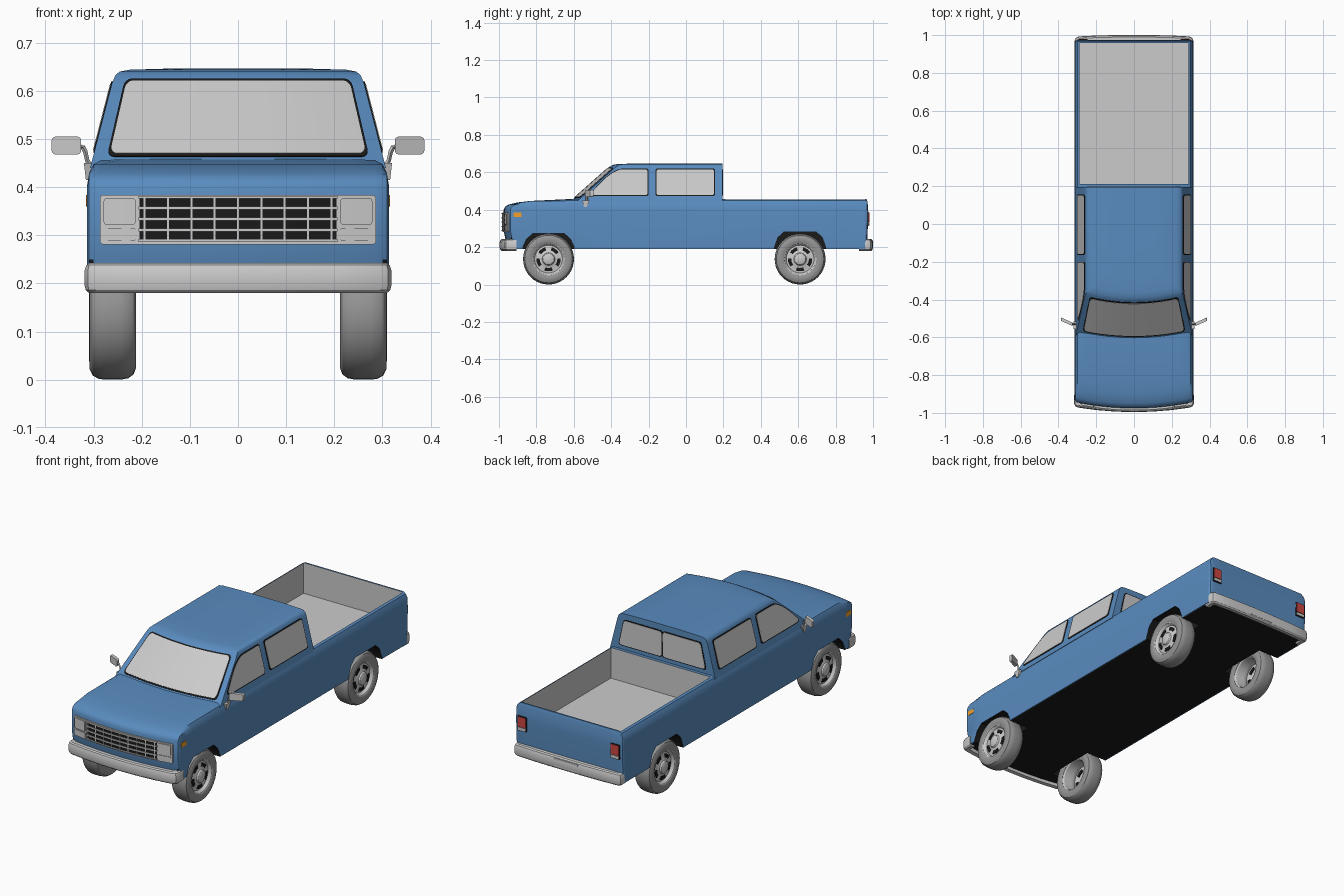
import bpy, bmesh, math

if "Cube" in bpy.data.objects:
    bpy.data.objects.remove(bpy.data.objects["Cube"])

def material(name, rgb):
    m = bpy.data.materials.new(name)
    m.diffuse_color = (*rgb, 1)
    m.use_nodes = True
    m.node_tree.nodes["Principled BSDF"].inputs["Base Color"].default_value = m.diffuse_color
    return m

BLUE = material("blue_paint", (0.10, 0.26, 0.52))
BLACK = material("black_trim", (0.01, 0.01, 0.01))
RED = material("red_lens", (0.6, 0.06, 0.05))
AMBER = material("amber_lens", (0.9, 0.35, 0.02))
RUBBER = material("rubber", (0.3, 0.3, 0.3))
GREY = material("bed_grey", (0.6, 0.6, 0.6))

def loft(name, rings, mat=None, closed=True, cyclic=False, caps=True, mirror=False):
    """Skin a list of equally long point rings."""
    bm = bmesh.new()
    vs = [[bm.verts.new(p) for p in r] for r in rings]
    n = len(rings[0])
    pairs = list(zip(vs, vs[1:])) + ([(vs[-1], vs[0])] if cyclic else [])
    for a, b in pairs:
        for i in range(n if closed else n - 1):
            j = (i + 1) % n
            bm.faces.new((a[i], a[j], b[j], b[i]))
    if caps and not cyclic:
        bm.faces.new(vs[0])
        bm.faces.new(vs[-1])
    bmesh.ops.remove_doubles(bm, verts=bm.verts, dist=1e-5)
    bmesh.ops.recalc_face_normals(bm, faces=bm.faces)
    me = bpy.data.meshes.new(name)
    bm.to_mesh(me)
    bm.free()
    ob = bpy.data.objects.new(name, me)
    bpy.context.collection.objects.link(ob)
    if mat:
        me.materials.append(mat)
    if mirror:
        mod = ob.modifiers.new("mirror", 'MIRROR')
        mod.use_mirror_merge = False
    return ob

def prism(name, pts, x0, x1, **kw):
    return loft(name, [[(x, y, z) for y, z in pts] for x in (x0, x1)], **kw)

def rect(y0, y1, z0, z1):
    return [(y0, z0), (y1, z0), (y1, z1), (y0, z1)]

def rounded(u0, u1, v0, v1, r, cut=None, grow=0.0):
    """Columns (u, low, high) of a rounded rectangle, top optionally cut by a curve."""
    u0, u1, v0, v1 = u0 - grow, u1 + grow, v0 - grow, v1 + grow
    left = [(r * (1 - math.cos(a)), r * (1 - math.sin(a))) for a in (0, .4, .8, 1.2, math.pi / 2)]
    mids = [(u0 + r + (u1 - u0 - 2 * r) * k / 12, 0) for k in range(1, 12)]
    us = [(u0 + a, i) for a, i in left] + mids + [(u1 - a, i) for a, i in reversed(left)]
    return [(u, v0 + i, min(v1 - i, cut(u) + grow) if cut else v1 - i) for u, i in us]

def panel(name, cols, fn, d=0.004, back=0.004, mat=None, mirror=False):
    """Thin slab laid on the surface fn(u, v, offset)."""
    rings = [[fn(u, a, -back), fn(u, a, d), fn(u, b, d), fn(u, b, -back)] for u, a, b in cols]
    return loft(name, rings, mat, mirror=mirror)

def window(name, args, fn, cut=None, mirror=False):
    panel(name + "_seal", rounded(*args, cut=cut, grow=0.005), fn, 0.002, mat=BLACK, mirror=mirror)
    panel(name + "_glass", rounded(*args, cut=cut), fn, 0.0035, mirror=mirror)

# Lower body: side profile skinned across the width
profile = [(-.955, .19), (-.967, .25), (-.975, .29), (-.975, .40), (-.968, .415), (-.95, .427),
           (-.9, .439), (-.83, .447), (-.6, .458), (.2, .456), (.966, .456), (.971, .44),
           (.975, .37), (.967, .19)]
half = [(.314, .40, .012), (.309, .43, .004), (.300, .448, .001), (.285, .456, 0),
        (.24, 1, 0), (.18, 1, 0), (.12, 1, 0), (.06, 1, 0)]
stations = [(-x, c, e) for x, c, e in half] + [(0, 1, 0)] + half[::-1]
rings = []
for x, cap, e in stations:
    ring = []
    for y, z in profile:
        if y < -.82:
            y += (.03 * (x / .3) ** 2 + e) * min(1, (-.82 - y) / .13)
        elif y > .9:
            y -= e
        ring.append((x, y, min(z, cap)))
    rings.append(ring)
body = loft("body", rings, BLUE)

# Wheel arches and bed are cut out
def arch(cy, top):
    return [(cy + a, z) for a, z in ((-.142, .1), (-.137, .2), (-.118, top - .03), (-.085, top),
            (.085, top), (.118, top - .03), (.137, .2), (.142, .1))]

cutters = [prism("bed_cutter", rect(.212, .957, .295, .6), -.289, .289)]
for cy, top in ((-.735, .272), (.61, .282)):
    for s in (-1, 1):
        cutters.append(prism("arch_cutter", arch(cy, top), s * .195, s * .35))
bpy.context.view_layer.objects.active = body
for c in cutters:
    c.hide_render = True
    mod = body.modifiers.new("cut", 'BOOLEAN')
    mod.operation, mod.object, mod.solver = 'DIFFERENCE', c, 'EXACT'
    bpy.ops.object.modifier_apply(modifier=mod.name)
for c in cutters:
    bpy.data.objects.remove(c)
me = body.data
me.materials.clear()
for m in (BLUE, BLACK, GREY):
    me.materials.append(m)
for f in me.polygons:
    x, y, z = f.center
    under = z < .287 and abs(y) < .93 and abs(x) < .305
    in_bed = abs(x) < .2895 and .2 < y < .958 and .287 < z < .44
    f.material_index = 1 if under else 2 if in_bed else 0

# Cab: plan outlines stacked upward
fr = [-1, -.92, -.75, -.5, -.25, 0, .25, .5, .75, .92, 1]
levels = [(.44, .307, -.623), (.46, .302, -.60), (.615, .262, -.425), (.632, .255, -.405),
          (.640, .246, -.39), (.644, .225, -.365), (.647, .12, -.28)]
loft("cab", [[(f * w, yf + .035 * f * f, z) for f in fr] +
             [(f * w, .195, z) for f in reversed(fr)] for z, w, yf in levels], BLUE)

# Windows
def on_shield(u, v, d):
    t = (v - .46) / .155
    return (u * (1 - .1325 * t), -.60 + .175 * t + .035 * (u / .302) ** 2 - .66 * d, v + .75 * d)

def on_side(u, v, d):
    return (.302 - .258 * (v - .46) + d, u, v + .25 * d)

def on_back(u, v, d):
    return (u * (1 - .85 * (v - .46)), .195 + d, v)

def pillar(y):
    return .49 + .127 * math.sin(math.pi / 2 * max(0, min(1, (y + .505) / .18)))

window("windshield", (-.268, .268, .468, .619, .015), on_shield)
window("front_door", (-.505, -.205, .477, .615, .012), on_side, cut=pillar, mirror=True)
window("rear_door", (-.158, .150, .477, .615, .012), on_side, mirror=True)
window("back_left", (-.255, -.004, .48, .61, .014), on_back)
window("back_right", (.004, .255, .48, .61, .014), on_back)

# Grille and headlights
def on_front(u, v, d):
    return (u, -.976 + .03 * (u / .3) ** 2 - d, v)

panel("grille_surround", rounded(-.287, .287, .281, .384, .008), on_front, .004)
panel("grille_opening", rounded(-.205, .205, .287, .380, .003), on_front, .0055, mat=BLACK)
for z in (.289, .311, .334, .357, .379):
    panel("grille_bar", rounded(-.207, .207, z - .003, z + .003, .001), on_front, .010)
for i in range(-4, 5):
    x = i * .0485
    panel("grille_slat", rounded(x - .002, x + .002, .287, .380, .001), on_front, .008)
panel("headlight", rounded(.213, .279, .322, .377, .006), on_front, .009, mirror=True)
panel("turn_signal", rounded(.213, .279, .288, .315, .004), on_front, .007, mirror=True)
panel("side_marker", rounded(-.922, -.880, .360, .384, .004),
      lambda u, v, d: (.313 + d, u, v), .003, mat=AMBER, mirror=True)

# Tail lights
def on_tail(u, v, d):
    return (u, .974 + d, v)

panel("tail_light_rim", rounded(.244, .298, .312, .390, .005), on_tail, .003, mat=BLACK, mirror=True)
panel("tail_light", rounded(.248, .294, .334, .386, .004), on_tail, .006, mat=RED, mirror=True)
panel("reverse_light", rounded(.248, .294, .316, .331, .004), on_tail, .006, mirror=True)

# Bumpers: rounded section swept around the ends
section = [(.03, .182), (.010, .180), (.003, .186), (0, .197), (0, .226), (.004, .238), (.011, .243), (.03, .243)]
def bumper(name, s, path):
    pts = [(-x, y) for x, y in path[:-1]] + path[::-1]
    rings = []
    for i, (x, y) in enumerate(pts):
        a, b = pts[max(i - 1, 0)], pts[min(i + 1, len(pts) - 1)]
        tx, ty = b[0] - a[0], b[1] - a[1]
        l = math.hypot(tx, ty)
        rings.append([(x - ty / l * d, s * (y - (-tx / l) * d), z) for d, z in section])
    return loft(name, rings)

bumper("front_bumper", 1, [(.318, -.905), (.319, -.945), (.312, -.963), (.295, -.972),
                           (.2, -.985), (.1, -.993), (0, -.996)])
bumper("rear_bumper", -1, [(.312, -.925), (.314, -.97), (.308, -.986), (.292, -.993),
                           (.2, -.998), (.1, -1.0), (0, -1.0)])
panel("plate_holder", rounded(-.07, .07, .192, .236, .004), lambda u, v, d: (u, .998 + d, v), .002)

# Door mirrors
panel("mirror_head", rounded(.326, .387, .468, .505, .008),
      lambda u, v, d: (u, -.53 + (u - .326) * .45 - d, v), .010, .008, mirror=True)
loft("mirror_arm", [[(x - .004, -.53, z + .003), (x, -.536, z), (x + .004, -.53, z - .003), (x, -.524, z)]
     for x, z in ((.304, .440), (.313, .455), (.317, .473), (.322, .483), (.332, .486))], mirror=True)
loft("mirror_base", [[(x0, y0, z), (x1, y0, z), (x1, y1, z), (x0, y1, z)] for x0, x1, y0, y1, z in
     ((.30, .316, -.545, -.53, .415), (.295, .320, -.555, -.515, .450))], mirror=True)

# Wheels: lathed tyre and rim, with dark slots
tyre = [(.304, .086), (.309, .098), (.308, .115), (.302, .127), (.290, .134), (.275, .136), (.245, .136),
        (.228, .133), (.217, .125), (.212, .112), (.212, .098), (.217, .084)]
rim = [(.217, .085), (.225, .079), (.270, .076), (.282, .076), (.303, .083), (.305, .087), (.301, .082),
       (.288, .074), (.290, .062), (.292, .045), (.297, .034), (.304, .030), (.309, .020), (.309, 0)]
def lathe(name, prof, cy, closed, mat=None):
    angles = [2 * math.pi * k / 40 for k in range(40)]
    return loft(name, [[(x, cy + r * math.cos(a), .136 + r * math.sin(a)) for x, r in prof] for a in angles],
                mat, closed=closed, cyclic=True, mirror=True)

for end, cy in (("front", -.735), ("rear", .61)):
    lathe(end + "_tyre", tyre, cy, True, RUBBER)
    lathe(end + "_rim", rim, cy, False)
    for k in range(5):
        mid = math.pi / 2 + math.pi / 5 + k * 2 * math.pi / 5
        panel(end + "_wheel_slot", rounded(-.36, .36, .047, .065, .006),
              lambda u, v, d: (.291 + d, cy + v * math.cos(mid + u), .136 + v * math.sin(mid + u)),
              .002, mat=BLACK, mirror=True)

# Smooth shading with crisp edges
bpy.ops.object.select_all(action='SELECT')
bpy.context.view_layer.objects.active = body
bpy.ops.object.shade_smooth_by_angle(angle=math.radians(32))
